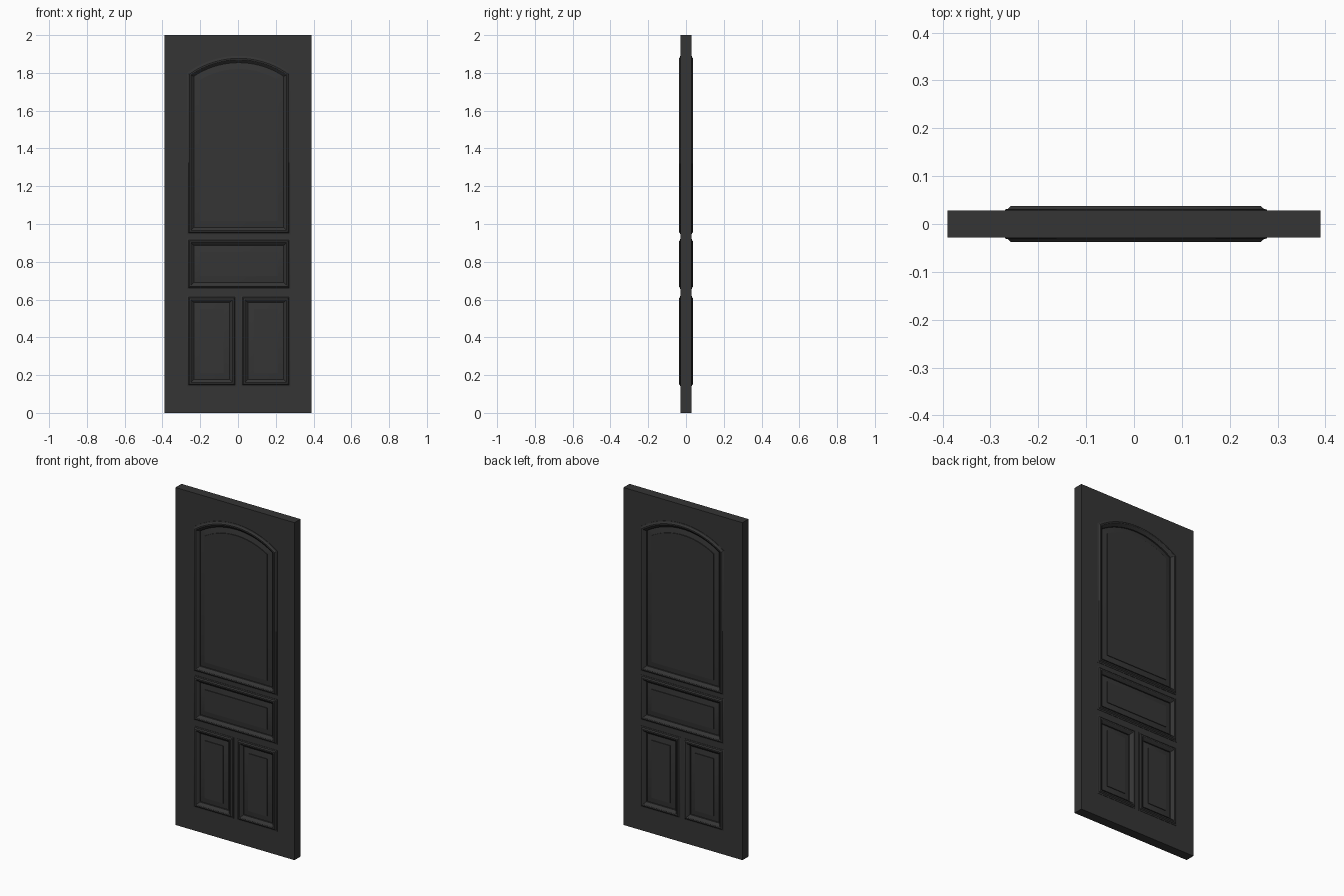
import bpy, bmesh, math

if "Cube" in bpy.data.objects:
    bpy.data.objects.remove(bpy.data.objects["Cube"])

HALF = 0.028            # half thickness of the frame
X0, X1 = -0.27, 0.278   # opening between the stiles
ARCH_SEGS = 24

mat = bpy.data.materials.new("dark_paint")
mat.diffuse_color = (0.035, 0.035, 0.035, 1)
mat.use_nodes = True
mat.node_tree.nodes["Principled BSDF"].inputs["Base Color"].default_value = mat.diffuse_color

# Moulding and raised-panel section: (inset from opening edge, height from centre plane)
SECTION = [(0, 0.020), (0, 0.030), (0.007, 0.032), (0.013, 0.038), (0.020, 0.038),
           (0.026, 0.034), (0.031, 0.027), (0.036, 0.024), (0.036, 0.016),
           (0.064, 0.022), (0.070, 0.023), (0.070, 0.027)]


def outline(x0, x1, z0, z1, rise=0, d=0):
    """Opening outline inset by d; with a rise the top is a circular arc."""
    pts = [(x0 + d, z0 + d), (x1 - d, z0 + d)]
    if not rise:
        return pts + [(x1 - d, z1 - d), (x0 + d, z1 - d)]
    hw, cx = (x1 - x0) / 2, (x0 + x1) / 2
    r = (hw * hw + rise * rise) / (2 * rise)
    cz = z1 - r
    a = math.asin((hw - d) / (r - d))
    for i in range(ARCH_SEGS + 1):
        t = a - 2 * a * i / ARCH_SEGS
        pts.append((cx + (r - d) * math.sin(t), cz + (r - d) * math.cos(t)))
    return pts


def finish(name, bm, smooth=False):
    bmesh.ops.recalc_face_normals(bm, faces=bm.faces)
    me = bpy.data.meshes.new(name)
    bm.to_mesh(me)
    bm.free()
    ob = bpy.data.objects.new(name, me)
    me.materials.append(mat)
    bpy.context.collection.objects.link(ob)
    if smooth:
        bpy.ops.object.select_all(action='DESELECT')
        bpy.context.view_layer.objects.active = ob
        ob.select_set(True)
        bpy.ops.object.shade_smooth_by_angle(angle=math.radians(25))
    return ob


def loft(name, loops, smooth=False):
    """Skin a list of closed loops and cap both ends."""
    bm = bmesh.new()
    rings = [[bm.verts.new(p) for p in loop] for loop in loops]
    n = len(rings[0])
    for a, b in zip(rings, rings[1:]):
        for i in range(n):
            j = (i + 1) % n
            bm.faces.new((a[i], a[j], b[j], b[i]))
    bm.faces.new(rings[0])
    bm.faces.new(rings[-1][::-1])
    return finish(name, bm, smooth)


def board(name, pts):
    return loft(name, [[(x, y, z) for x, z in pts] for y in (-HALF, HALF)])


def panel(name, x0, x1, z0, z1, rise=0):
    """Raised panel with its moulding, identical on front and back."""
    path = [(d, -h) for d, h in reversed(SECTION)] + SECTION
    loops = [[(x, y, z) for x, z in outline(x0, x1, z0, z1, rise, d)] for d, y in path]
    return loft(name, loops, smooth=True)


# Panel openings
ARCH = (X0, X1, 0.945, 1.89, 0.09)
MID = (X0, X1, 0.655, 0.922)
LOW_Z = (0.14, 0.62)
MULL = (-0.008, 0.016)

# Stiles
board("left_stile", outline(-0.39, X0, 0, 2))
board("right_stile", outline(X1, 0.39, 0, 2))

# Rails and mullion
board("bottom_rail", outline(X0, X1, 0, LOW_Z[0]))
board("lower_middle_rail", outline(X0, X1, LOW_Z[1], MID[2]))
board("upper_middle_rail", outline(X0, X1, MID[3], ARCH[2]))
board("mullion", outline(*MULL, *LOW_Z))
board("arched_top_rail", outline(*ARCH)[2:] + [(X0, 2), (X1, 2)])

# Panels
panel("arched_panel", *ARCH)
panel("middle_panel", *MID)
panel("lower_left_panel", X0, MULL[0], *LOW_Z)
panel("lower_right_panel", MULL[1], X1, *LOW_Z)
